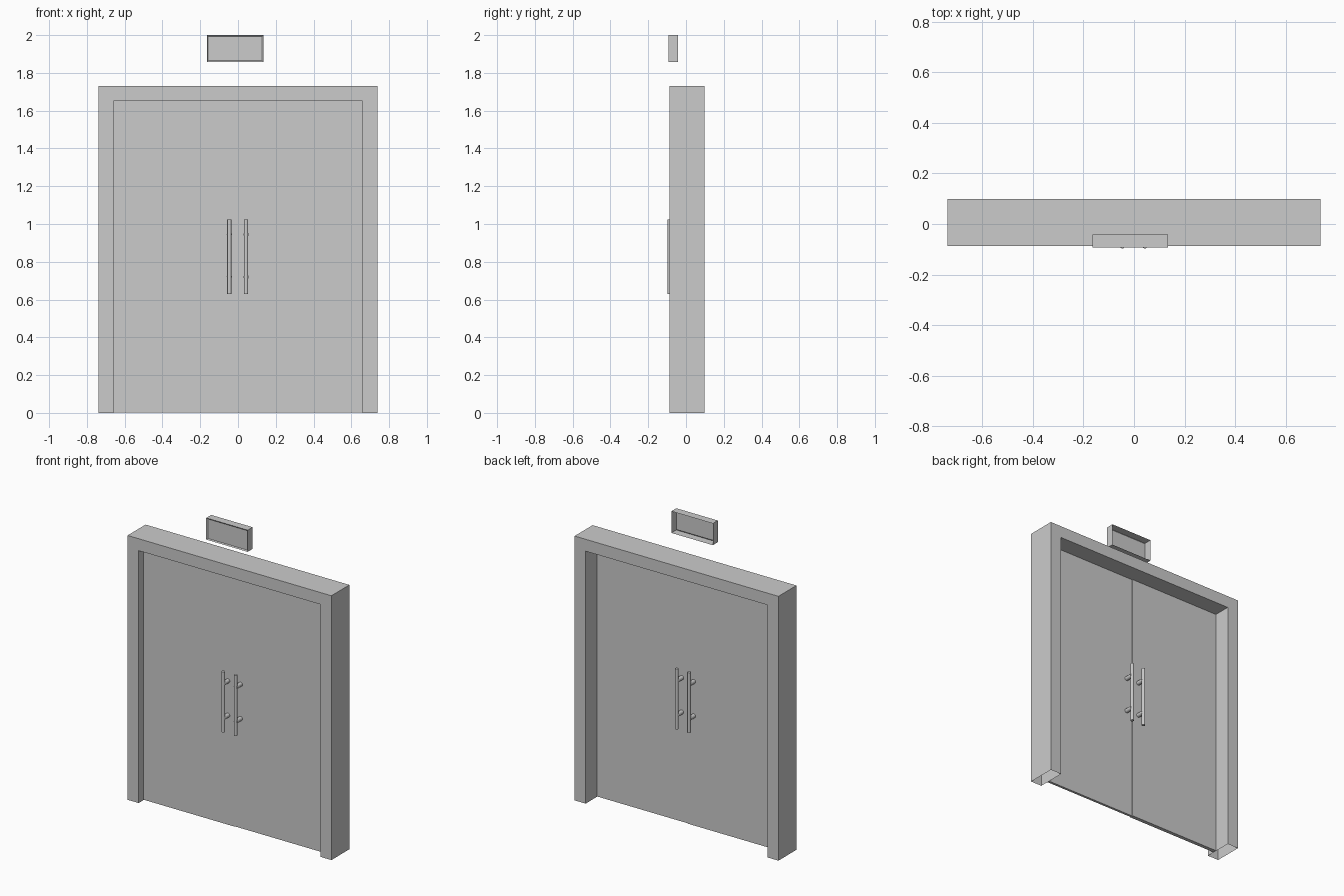
import bpy, bmesh, math
from mathutils import Matrix, Vector

if "Cube" in bpy.data.objects:
    bpy.data.objects.remove(bpy.data.objects["Cube"])


def finish(bm, name):
    bmesh.ops.recalc_face_normals(bm, faces=bm.faces)
    mesh = bpy.data.meshes.new(name)
    bm.to_mesh(mesh)
    bm.free()
    ob = bpy.data.objects.new(name, mesh)
    bpy.context.collection.objects.link(ob)
    return ob


def box_bm(lo, hi):
    lo, hi = Vector(lo), Vector(hi)
    bm = bmesh.new()
    bmesh.ops.create_cube(bm, size=1)
    bmesh.ops.scale(bm, vec=hi - lo, verts=bm.verts)
    bmesh.ops.translate(bm, vec=(lo + hi) / 2, verts=bm.verts)
    bm.normal_update()
    return bm


def drop_faces(bm, direction):
    d = Vector(direction)
    bm.normal_update()
    faces = [f for f in bm.faces if f.normal.dot(d) > 0.99]
    bmesh.ops.delete(bm, geom=faces, context='FACES')


def add_rod(bm, a, b, radius, sides):
    a, b = Vector(a), Vector(b)
    rot = (b - a).to_track_quat('Z', 'Y').to_matrix().to_4x4()
    bmesh.ops.create_cone(bm, cap_ends=True, segments=sides, radius1=radius, radius2=radius,
                          depth=(b - a).length, matrix=Matrix.Translation((a + b) / 2) @ rot)


# Door frame: an upside-down U profile extruded in depth, legs open underneath
OUT, IN, TOP, HEAD = 0.738, 0.658, 1.73, 1.652
FRONT, BACK = -0.088, 0.098
bm = bmesh.new()
profile = [(-OUT, 0), (-OUT, TOP), (OUT, TOP), (OUT, 0), (IN, 0), (IN, HEAD), (-IN, HEAD), (-IN, 0)]
face = bm.faces.new([bm.verts.new((x, FRONT, z)) for x, z in profile])
ext = bmesh.ops.extrude_face_region(bm, geom=[face], use_keep_orig=True)
bmesh.ops.translate(bm, vec=(0, BACK - FRONT, 0),
                    verts=[v for v in ext['geom'] if isinstance(v, bmesh.types.BMVert)])
bmesh.ops.recalc_face_normals(bm, faces=bm.faces)
feet = [f for f in bm.faces if all(v.co.z < 1e-4 for v in f.verts)]
bmesh.ops.delete(bm, geom=feet, context='FACES')
finish(bm, "door_frame")

# Door leaves: the left one is slightly thicker, leaving a step at the seam
MID = -0.026
for name, x0, x1, half in (("left_door", -IN, 0, 0.012), ("right_door", 0, IN, 0.008)):
    finish(box_bm((x0, MID - half, 0.003), (x1, MID + half, HEAD)), name)

# Pull handles on both faces of both doors: a round bar on two standoffs
for side_name, x in (("left", -0.046), ("right", 0.043)):
    for face_name, sign in (("front", -1), ("back", 1)):
        bm = bmesh.new()
        y = MID + sign * 0.06
        add_rod(bm, (x, y, 0.63), (x, y, 1.025), 0.011, 12)
        for z in (0.72, 0.945):
            add_rod(bm, (x, MID + sign * 0.006, z), (x, y, z), 0.014, 12)
        ob = finish(bm, f"{side_name}_{face_name}_handle")
        bpy.context.view_layer.objects.active = ob
        ob.select_set(True)
        bpy.ops.object.shade_smooth_by_angle(angle=math.radians(40))
        ob.select_set(False)

# Sign box above the door: open back, shallow recessed front panel
bm = box_bm((-0.165, -0.093, 1.858), (0.135, -0.042, 2.0))
drop_faces(bm, (0, 1, 0))
front = [f for f in bm.faces if f.normal.y < -0.99]
bmesh.ops.inset_region(bm, faces=front, thickness=0.01)
bmesh.ops.translate(bm, vec=(0, 0.006, 0), verts=front[0].verts)
finish(bm, "sign_box")
